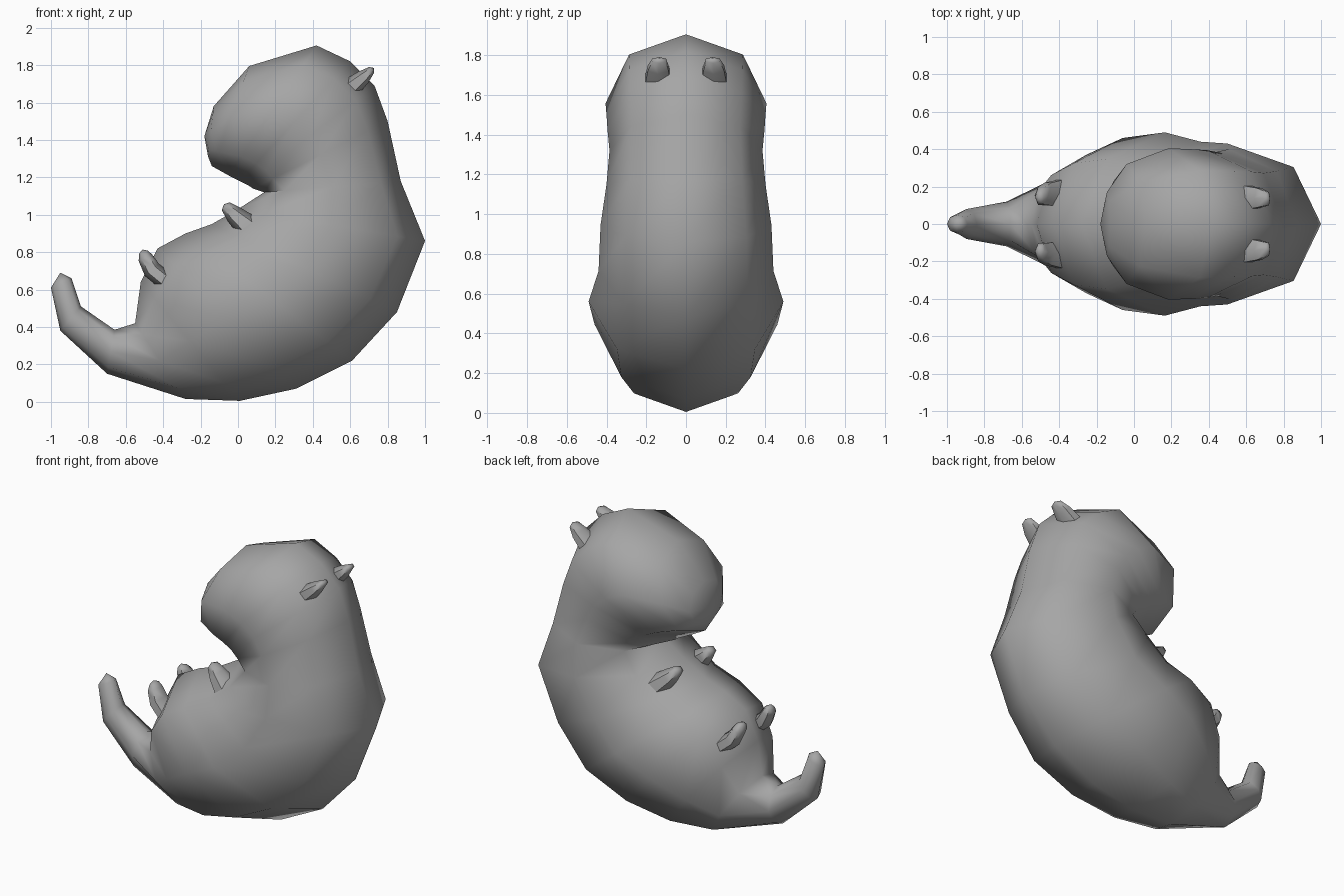
import bpy, bmesh, math
from mathutils import Vector

cube = bpy.data.objects.get("Cube")
if cube:
    bpy.data.objects.remove(cube, do_unlink=True)

grey = bpy.data.materials.new("soft grey")
grey.use_nodes = True
COLOUR = (0.38, 0.38, 0.38, 1)
grey.diffuse_color = COLOUR
grey.node_tree.nodes["Principled BSDF"].inputs["Base Color"].default_value = COLOUR


def loft(name, rings, start, end, sharp):
    """Skin closed rings of points, closing both ends on a point."""
    bm = bmesh.new()
    loops = [[bm.verts.new(p) for p in ring] for ring in rings]
    n = len(loops[0])
    for a, b in zip(loops, loops[1:]):
        for i in range(n):
            j = (i + 1) % n
            bm.faces.new((a[i], a[j], b[j], b[i]))
    for loop, tip in ((loops[0], start), (loops[-1], end)):
        apex = bm.verts.new(tip)
        for i in range(n):
            bm.faces.new((loop[i], loop[(i + 1) % n], apex))
    bmesh.ops.recalc_face_normals(bm, faces=bm.faces)
    mesh = bpy.data.meshes.new(name)
    bm.to_mesh(mesh)
    bm.free()
    mesh.materials.append(grey)
    obj = bpy.data.objects.new(name, mesh)
    bpy.context.collection.objects.link(obj)
    bpy.ops.object.select_all(action="DESELECT")
    obj.select_set(True)
    bpy.context.view_layer.objects.active = obj
    bpy.ops.object.shade_smooth_by_angle(angle=math.radians(sharp))
    return obj


def oval(centre, u, v, n):
    return [centre + u * math.cos(2 * math.pi * i / n) + v * math.sin(2 * math.pi * i / n)
            for i in range(n)]


# Curled body from tail to snout: back x, z, belly x, z, half width
sections = [
    (-1.00, 0.61, -0.89, 0.66, 0.05),
    (-0.95, 0.38, -0.84, 0.51, 0.08),
    (-0.70, 0.15, -0.66, 0.385, 0.12),
    (-0.28, 0.015, -0.55, 0.42, 0.25),
    (0.01, 0.005, -0.52, 0.64, 0.37),
    (0.31, 0.07, -0.43, 0.82, 0.46),
    (0.61, 0.22, -0.28, 0.90, 0.49),
    (0.85, 0.48, -0.14, 0.95, 0.44),
    (1.00, 0.86, 0.00, 1.03, 0.43),
    (0.87, 1.18, 0.14, 1.12, 0.40),
    (0.80, 1.50, 0.08, 1.14, 0.385),
    (0.73, 1.69, 0.05, 1.16, 0.395),
    (0.60, 1.82, 0.01, 1.18, 0.40),
    (0.42, 1.905, -0.05, 1.21, 0.405),
    (0.06, 1.795, -0.14, 1.26, 0.32),
    (-0.13, 1.58, -0.16, 1.31, 0.17),
]
body_rings = []
for bx, bz, ix, iz, w in sections:
    back, belly = Vector((bx, 0, bz)), Vector((ix, 0, iz))
    body_rings.append(oval((back + belly) / 2, (back - belly) / 2, Vector((0, w, 0)), 8))
loft("body", body_rings, (-0.95, 0, 0.69), (-0.18, 0, 1.42), 80)


def stub(name, path, side):
    """Small limb or ear along x, y, z points with thickness and half width."""
    pts = [Vector((x, y * side, z)) for x, y, z, t, w in path]
    rings = []
    for k, (p, row) in enumerate(zip(pts, path)):
        along = pts[min(k + 1, len(pts) - 1)] - pts[max(k - 1, 0)]
        across = Vector((0, 1, 0))
        thick = along.cross(across).normalized()
        rings.append(oval(p, thick * row[3], across * row[4], 6))
    tip = pts[-1] + (pts[-1] - pts[-2]).normalized() * 0.015
    return loft(name, rings, pts[0], tip, 60)


# Paired ears, arms and legs: x, y, z, thickness, half width
ear = [(0.58, 0.14, 1.66, 0.06, 0.08), (0.67, 0.14, 1.735, 0.04, 0.06),
       (0.715, 0.135, 1.775, 0.02, 0.04)]
arm = [(0.06, 0.20, 0.93, 0.07, 0.09), (-0.02, 0.18, 1.00, 0.05, 0.065),
       (-0.065, 0.17, 1.045, 0.03, 0.04)]
leg = [(-0.38, 0.17, 0.64, 0.05, 0.08), (-0.46, 0.16, 0.705, 0.05, 0.07),
       (-0.495, 0.15, 0.77, 0.04, 0.055), (-0.505, 0.145, 0.80, 0.025, 0.035)]
for side, word in ((1, "right"), (-1, "left")):
    # facing -y, the +y member of each pair lies at the rear
    word = "rear" if side > 0 else "front"
    stub(word + "_ear", ear, side)
    stub(word + "_arm", arm, side)
    stub(word + "_leg", leg, side)
